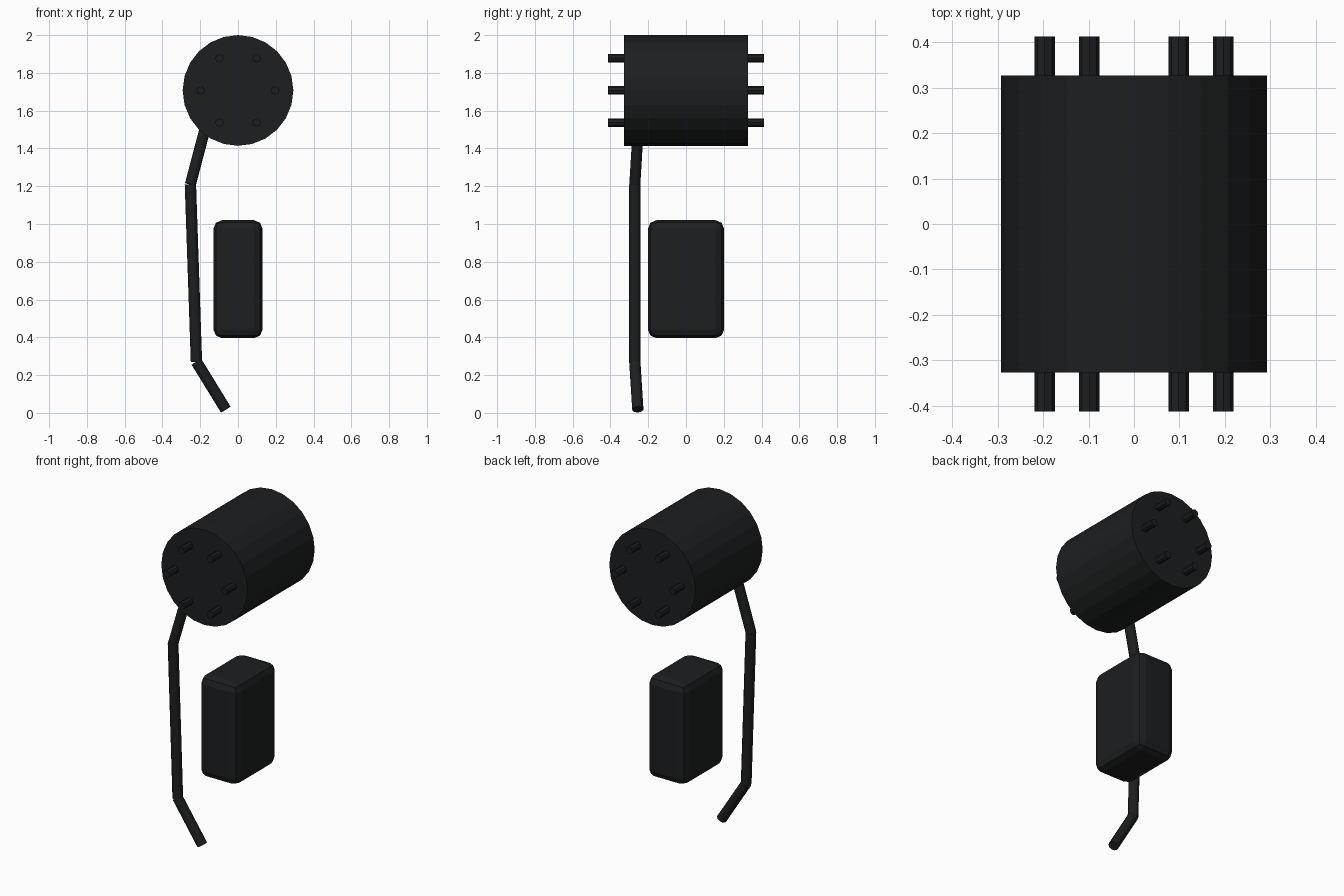
import bpy
import math
from mathutils import Vector

if "Cube" in bpy.data.objects:
    bpy.data.objects.remove(bpy.data.objects["Cube"])

black = bpy.data.materials.new("matte_black")
black.diffuse_color = (0.012, 0.013, 0.014, 1)
black.use_nodes = True
black.node_tree.nodes["Principled BSDF"].inputs["Base Color"].default_value = black.diffuse_color


def rod(name, a, b, radius, sides, spin=0.0):
    """Flat-sided cylinder between two points."""
    a, b = Vector(a), Vector(b)
    bpy.ops.mesh.primitive_cylinder_add(vertices=sides, radius=radius, depth=(b - a).length)
    o = bpy.context.object
    o.name = name
    o.location = (a + b) / 2
    o.rotation_euler = (b - a).to_track_quat('Z', 'Y').to_euler()
    o.data.materials.append(black)
    return o


# Drum lying along y
R, ZC, HALF = 0.293, 1.707, 0.327
rod("drum", (0, -HALF, ZC), (0, HALF, ZC), R, 24)

# Ring of six pins on each end of the drum
for side, label in ((-1, "front"), (1, "back")):
    for i in range(6):
        t = math.radians(60 * i)
        x, z = 0.197 * math.cos(t), ZC + 0.197 * math.sin(t)
        rod(f"{label}_pin_{i + 1}", (x, side * 0.24, z), (x, side * 0.413, z), 0.0225, 8)

# Rounded hanging block
bpy.ops.mesh.primitive_cube_add(size=1, location=(0, 0, 0.708))
block = bpy.context.object
block.name = "block"
block.dimensions = (0.26, 0.403, 0.624)
bpy.ops.object.transform_apply(location=False, rotation=False, scale=True)
block.data.materials.append(black)
bevel = block.modifiers.new("rounded_edges", 'BEVEL')
bevel.width = 0.045
bevel.segments = 2

# Bent cable made of straight lengths
path = [(-0.165, -0.251, 1.54), (-0.252, -0.271, 1.21),
        (-0.22, -0.271, 0.27), (-0.065, -0.255, 0.018)]
for i, (a, b) in enumerate(zip(path, path[1:])):
    rod(f"cable_{i + 1}", a, b, 0.03, 12)
